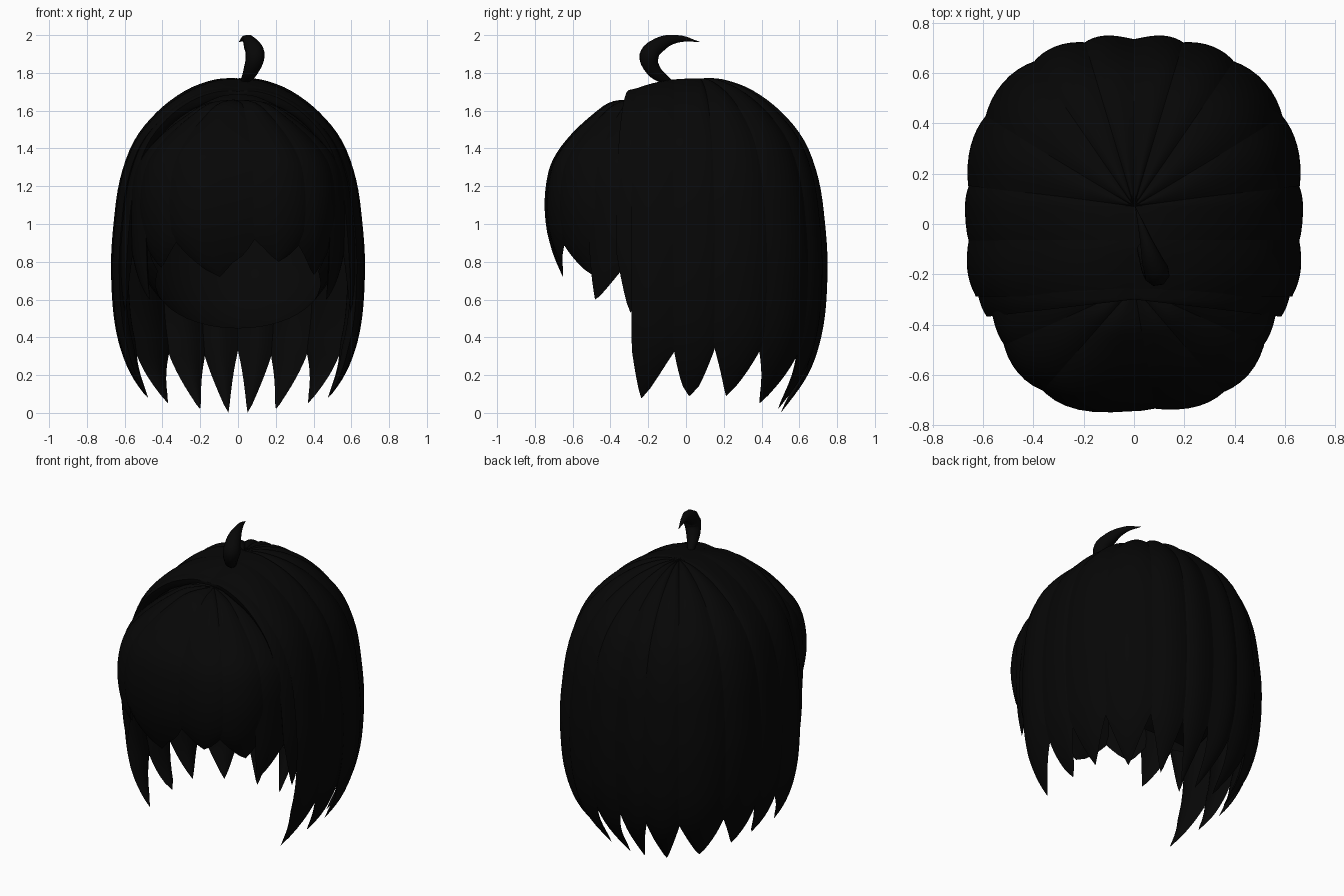
import bpy, bmesh, math
from mathutils import Vector

cube = bpy.data.objects.get("Cube")
if cube:
    bpy.data.objects.remove(cube, do_unlink=True)

COLOUR = (0.002, 0.002, 0.002, 1)
black = bpy.data.materials.new("black_hair")
black.use_nodes = True
black.diffuse_color = COLOUR
shader = black.node_tree.nodes["Principled BSDF"]
shader.inputs["Base Color"].default_value = COLOUR
shader.inputs["Roughness"].default_value = 0.8


def finish(name, bm, angle=50):
    bmesh.ops.remove_doubles(bm, verts=bm.verts, dist=0.0005)
    bmesh.ops.recalc_face_normals(bm, faces=bm.faces)
    mesh = bpy.data.meshes.new(name)
    bm.to_mesh(mesh)
    bm.free()
    mesh.materials.append(black)
    obj = bpy.data.objects.new(name, mesh)
    bpy.context.collection.objects.link(obj)
    bpy.ops.object.select_all(action='DESELECT')
    obj.select_set(True)
    bpy.context.view_layer.objects.active = obj
    bpy.ops.object.shade_smooth_by_angle(angle=math.radians(angle))


def smooth_path(points, steps=4):
    """Catmull-Rom through (reach, height) points."""
    p = [Vector(q) for q in points]
    p = [p[0]] + p + [p[-1] * 2 - p[-2]]
    out = []
    for i in range(1, len(p) - 2):
        a, b, c, d = p[i - 1:i + 3]
        for k in range(steps):
            t = k / steps
            out.append(0.5 * (2 * b + (c - a) * t + (2 * a - 5 * b + 4 * c - d) * t * t
                              + (3 * b - a - 3 * c + d) * t ** 3))
    return out + [p[-2]]


def cut_path(path, tip):
    """Part of the path above the tip height, ending exactly at it."""
    out = [path[0]]
    for a, b in zip(path, path[1:]):
        if b.y <= tip:
            out.append(a.lerp(b, (a.y - tip) / (a.y - b.y)))
            break
        out.append(b)
    return out


def footprint(deg, rx, ry, power):
    c, s = math.cos(math.radians(deg)), math.sin(math.radians(deg))
    return Vector((math.copysign(abs(c) ** power * rx, c), math.copysign(abs(s) ** power * ry, s)))


def lock(name, path, size, root, a0, a1, a_tip, tip, notch, bulge=0.02, depth=0.05, side=1):
    """Lens-section strand that follows the path and tapers to a point."""
    bm = bmesh.new()
    rows = cut_path(path, tip)
    cols = 8
    loops = []
    for i, p in enumerate(rows):
        tangent = rows[min(i + 1, len(rows) - 1)] - rows[max(i - 1, 0)]
        normal = Vector((-tangent.y, tangent.x)).normalized()
        w = min(1, max(0, (p.y - tip) / (notch - tip))) ** 0.75
        thick = w * min(1, 0.3 + 2 * p.x)
        ring = []
        for k in range(2 * cols):
            outer = k <= cols
            u = k / cols if outer else 2 - k / cols
            angle = a_tip + (a0 + (a1 - a0) * u - a_tip) * w
            foot = footprint(angle, *size)
            base, drop = root(foot)
            lens = (1 - (2 * u - 1) ** 2) * thick
            q = p + normal * lens * (bulge if outer else -depth)
            xy = base + (foot - base) * p.x + (foot - base).normalized() * (q.x - p.x)
            z = q.y - drop * max(0, 1 - p.x)
            ring.append(bm.verts.new((xy.x * side, xy.y, z)))
        loops.append(ring)
    n = 2 * cols
    for r0, r1 in zip(loops, loops[1:]):
        for k in range(n):
            bm.faces.new((r0[k], r0[(k + 1) % n], r1[(k + 1) % n], r1[k]))
    finish(name, bm)


# Side and back locks, falling from a ridge along the top of the head
main_path = smooth_path([(0, 1.765), (0.18, 1.755), (0.42, 1.69), (0.64, 1.58), (0.82, 1.43),
                         (0.93, 1.23), (0.98, 1.0), (1, 0.78), (0.98, 0.52), (0.92, 0.33),
                         (0.83, 0.18), (0.65, 0)])


def ridge(foot):
    """Root on the parting, which dips toward the forehead."""
    y = min(0.07, max(-0.3, foot.y))
    return Vector((0, y)), 0.3 * max(0, -0.08 - y)


main_locks = [
    ("ear_lock", 0.635, -25, -12, -18.5, 0.53, 0.85, 0.01),
    ("side_front_lock", 0.655, -18, -2, -14, 0.09, 0.34, 0.016),
    ("side_middle_lock", 0.657, -3, 9, 0.5, 0.09, 0.36, 0.016),
    ("side_rear_lock", 0.665, 8, 31, 16, 0.09, 0.36, 0.016),
    ("back_outer_lock", 0.662, 29, 59, 41, 0.05, 0.34, 0.018),
    ("back_middle_lock", 0.657, 57, 78, 68, 0.02, 0.32, 0.018),
    ("back_inner_lock", 0.657, 77, 90, 86, 0.001, 0.32, 0.018),
]
for side, label in ((1, "left_"), (-1, "right_")):
    for name, rx, a0, a1, a_tip, tip, notch, bulge in main_locks:
        lock(label + name, main_path, (rx, 0.735, 0.8), ridge, a0, a1, a_tip, tip, notch,
             bulge, side=side)

# Fringe and temple locks, fanning out from one point behind the hairline
brow = [(0, 1.65), (0.28, 1.63), (0.5, 1.56), (0.75, 1.45), (0.93, 1.33), (1, 1.2), (1.01, 1.05)]
fringe_path = smooth_path(brow + [(0.95, 0.87), (0.85, 0.72), (0.76, 0.58)])
temple_path = smooth_path(brow + [(1, 0.87), (0.98, 0.72), (0.94, 0.58)])


def crown(foot):
    return Vector((0, -0.25)), 0


fringe_locks = [
    ("right_fringe", fringe_path, -60, -27, -47, 0.77, 0.92, 0.02),
    ("centre_fringe", fringe_path, -34, 6, -6, 0.72, 0.96, 0.025),
    ("left_inner_fringe", fringe_path, 2, 34, 17, 0.8, 0.95, 0.02),
    ("left_outer_fringe", fringe_path, 25, 60, 49, 0.73, 0.92, 0.02),
    ("right_temple_lock", temple_path, -76, -52, -54, 0.6, 0.85, 0.015),
    ("left_temple_lock", temple_path, 52, 76, 54, 0.6, 0.85, 0.015),
]
for name, path, a0, a1, a_tip, tip, notch, bulge in fringe_locks:
    lock(name, path, (0.575, 0.725, 0.72), crown, a0 - 90, a1 - 90, a_tip - 90, tip, notch, bulge)

# Inner cap, open at the face and rounded at the nape
bm = bmesh.new()
bmesh.ops.create_uvsphere(bm, u_segments=32, v_segments=24, radius=1)
for v in bm.verts:
    v.co = Vector((v.co.x * 0.58, v.co.y * 0.62 + 0.05, v.co.z * 0.65 + 1.06))
for normal, point in (((0, -1, 0), (0, -0.25, 0)), ((0, -0.6, -1), (0, 0.4, 0.36))):
    bmesh.ops.bisect_plane(bm, geom=bm.verts[:] + bm.edges[:] + bm.faces[:],
                           plane_co=point, plane_no=normal, clear_outer=True)
finish("inner_cap", bm)

# Curled tuft on the crown
data = bpy.data.curves.new("crown_tuft", 'CURVE')
data.dimensions = '3D'
data.bevel_depth = 1
data.bevel_resolution = 2
data.resolution_u = 6
data.use_fill_caps = True
stem = [((0.03, -0.09, 1.75), 0.02), ((0.07, -0.175, 1.82), 0.042), ((0.09, -0.195, 1.89), 0.053),
        ((0.07, -0.14, 1.95), 0.042), ((0.04, -0.04, 1.98), 0.02), ((0.005, 0.07, 1.965), 0.001)]
spline = data.splines.new('BEZIER')
spline.bezier_points.add(len(stem) - 1)
for point, (co, radius) in zip(spline.bezier_points, stem):
    point.co = co
    point.radius = radius
    point.handle_left_type = point.handle_right_type = 'AUTO'
data.materials.append(black)
tuft = bpy.data.objects.new("crown_tuft", data)
bpy.context.collection.objects.link(tuft)
